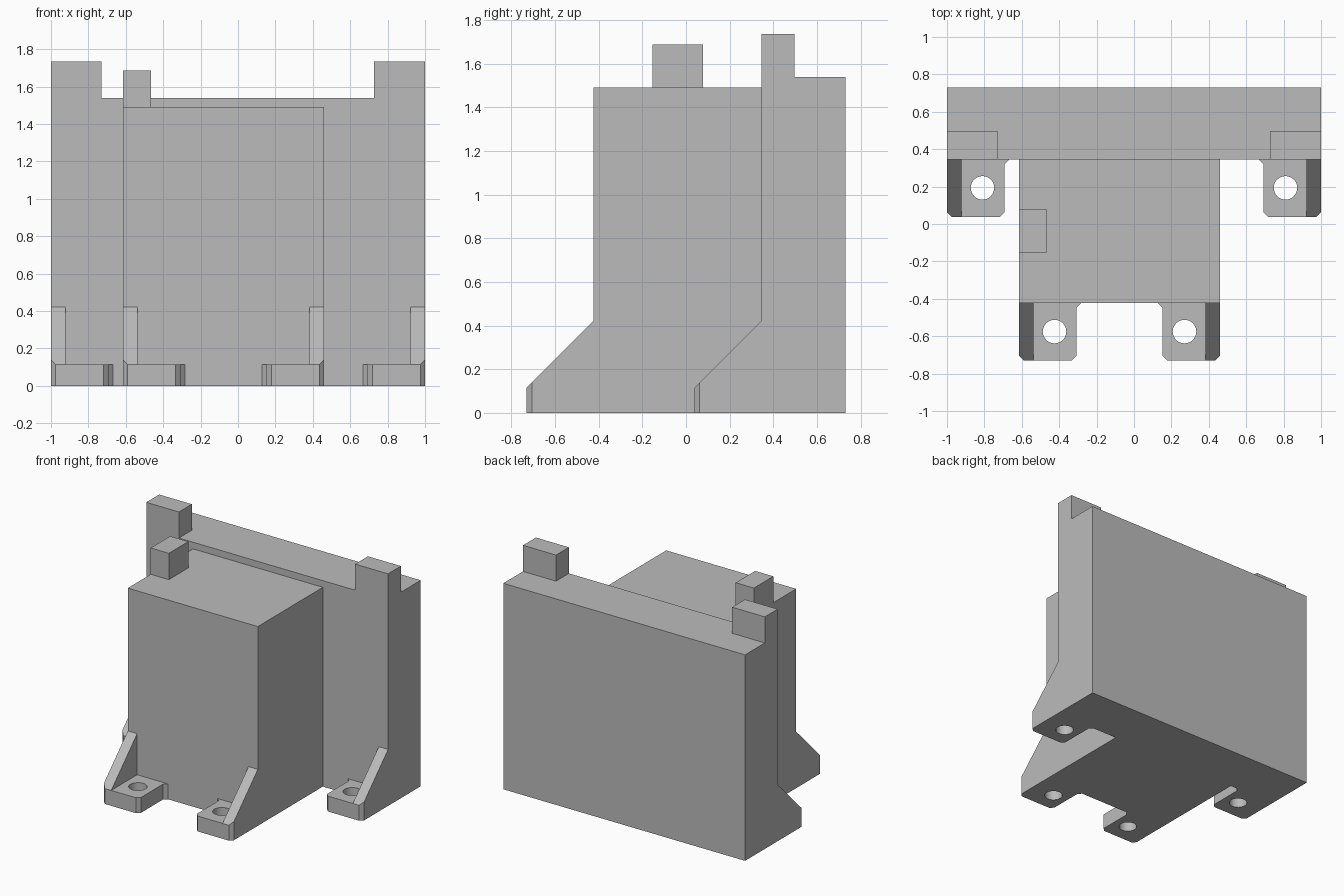
import bpy
import bmesh
from mathutils import Vector

cube = bpy.data.objects.get("Cube")
if cube:
    bpy.data.objects.remove(cube, do_unlink=True)

# Single grey material
grey = bpy.data.materials.new("grey")
grey.use_nodes = True
grey.diffuse_color = (0.5, 0.5, 0.5, 1)
grey.node_tree.nodes["Principled BSDF"].inputs["Base Color"].default_value = (0.5, 0.5, 0.5, 1)


def add_object(name, bm):
    bmesh.ops.recalc_face_normals(bm, faces=bm.faces[:])
    mesh = bpy.data.meshes.new(name)
    bm.to_mesh(mesh)
    bm.free()
    mesh.materials.append(grey)
    obj = bpy.data.objects.new(name, mesh)
    bpy.context.collection.objects.link(obj)
    return obj


def prism(outline, z0, z1):
    """Extrude a plan outline upward."""
    bm = bmesh.new()
    face = bm.faces.new([bm.verts.new((x, y, z0)) for x, y in outline])
    top = bmesh.ops.extrude_face_region(bm, geom=[face])["geom"]
    verts = [v for v in top if isinstance(v, bmesh.types.BMVert)]
    bmesh.ops.translate(bm, verts=verts, vec=(0, 0, z1 - z0))
    return bm


def box(name, x0, x1, y0, y1, z0, z1):
    return add_object(name, prism([(x0, y0), (x1, y0), (x1, y1), (x0, y1)], z0, z1))


BACK_Y, WALL_Y, FRONT_Y = 0.73, 0.345, -0.423
BODY_RIGHT, BODY_LEFT = -0.615, 0.46
FOOT, FOOT_H, CHAMFER, RIB, HOLE = 0.307, 0.115, 0.025, 0.077, 0.063


def mounting_foot(name, outer_x, wall_y, inward):
    """Drilled foot with a sloping rib along its outer side."""
    def plan(points):
        return [(outer_x + inward * u, wall_y - v) for u, v in points]

    # Foot plate, chamfered at the front and flared at the wall
    foot = add_object(name, prism(plan([
        (0, 0), (0, FOOT - CHAMFER), (CHAMFER, FOOT), (FOOT - CHAMFER, FOOT),
        (FOOT, FOOT - CHAMFER), (FOOT, CHAMFER), (FOOT + CHAMFER, 0)]), 0, FOOT_H))

    # Bolt hole
    bm = bmesh.new()
    bmesh.ops.create_cone(bm, cap_ends=True, segments=32, radius1=HOLE, radius2=HOLE, depth=1)
    cutter = add_object("hole_cutter", bm)
    cutter.location = (outer_x + inward * 0.19, wall_y - 0.152, 0)
    cutter.hide_render = True
    mod = foot.modifiers.new("bolt_hole", "BOOLEAN")
    mod.operation, mod.solver, mod.object = "DIFFERENCE", "EXACT", cutter
    bpy.ops.object.select_all(action="DESELECT")
    bpy.context.view_layer.objects.active = foot
    foot.select_set(True)
    bpy.ops.object.modifier_apply(modifier=mod.name)
    bpy.data.objects.remove(cutter, do_unlink=True)
    bpy.ops.object.shade_smooth_by_angle()

    # Rib, sliced along its slope
    bm = prism(plan([(0, 0), (0, FOOT - CHAMFER), (CHAMFER, FOOT), (RIB, FOOT), (RIB, 0)]),
               FOOT_H, 0.6)
    cut = bmesh.ops.bisect_plane(bm, geom=bm.verts[:] + bm.edges[:] + bm.faces[:], dist=1e-5,
                                 plane_co=Vector((0, wall_y, FOOT_H + FOOT)),
                                 plane_no=Vector((0, -1, 1)), clear_outer=True)
    edges = [e for e in cut["geom_cut"] if isinstance(e, bmesh.types.BMEdge)]
    bmesh.ops.holes_fill(bm, edges=edges)
    add_object(name + "_rib", bm)


# Main blocks
box("back_block", -1, 1, WALL_Y, BACK_Y, 0, 1.54)
box("front_block", BODY_RIGHT, BODY_LEFT, FRONT_Y, WALL_Y, 0, 1.49)

# Raised blocks on top
box("right_post", -1, -0.73, WALL_Y, 0.497, 1.54, 1.735)
box("left_post", 0.727, 1, WALL_Y, 0.497, 1.54, 1.735)
box("front_block_tab", BODY_RIGHT, -0.465, -0.153, 0.077, 1.49, 1.687)

# Four mounting feet
for side, back_x, body_x, inward in (("right", -1, BODY_RIGHT, 1), ("left", 1, BODY_LEFT, -1)):
    mounting_foot("back_foot_" + side, back_x, WALL_Y, inward)
    mounting_foot("front_foot_" + side, body_x, FRONT_Y, inward)
